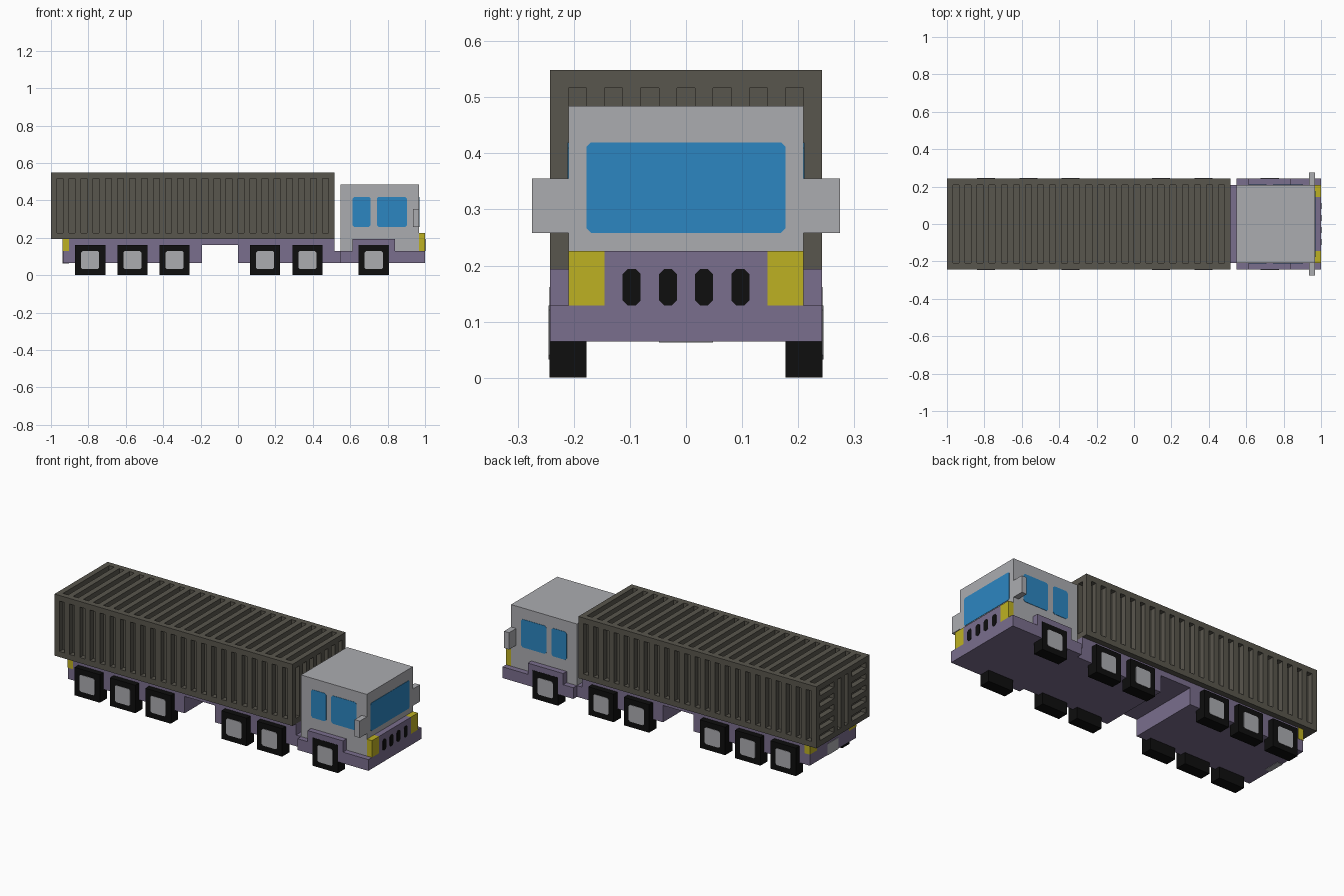
import bpy, bmesh
from mathutils import Vector

if "Cube" in bpy.data.objects:
    bpy.data.objects.remove(bpy.data.objects["Cube"])

U = 2 / 62          # one building unit; x runs 0..62, y -7.5..7.5, z 0..17


def material(name, rgb):
    lin = [((c / 255 + 0.055) / 1.055) ** 2.4 if c > 10 else c / 255 / 12.92 for c in rgb]
    m = bpy.data.materials.new(name)
    m.use_nodes = True
    m.diffuse_color = (*lin, 1)
    bsdf = m.node_tree.nodes["Principled BSDF"]
    bsdf.inputs["Base Color"].default_value = (*lin, 1)
    bsdf.inputs["Roughness"].default_value = 0.8
    return m


grey = material("light grey", (171, 172, 176))
purple = material("dusty purple", (122, 110, 141))
brown = material("olive brown", (89, 86, 77))
yellow = material("lamp yellow", (190, 177, 34))
blue = material("window blue", (44, 134, 193))
black = material("tyre black", (14, 14, 14))


def place(x, y, z):
    return Vector((x * U - 1, y * U, z * U))


def finish(name, bm, mat):
    bmesh.ops.recalc_face_normals(bm, faces=bm.faces)
    me = bpy.data.meshes.new(name)
    bm.to_mesh(me)
    bm.free()
    if mat:
        me.materials.append(mat)
    ob = bpy.data.objects.new(name, me)
    bpy.context.collection.objects.link(ob)
    return ob


def add_box(bm, x, y, z):
    verts = bmesh.ops.create_cube(bm, size=1)["verts"]
    for v in verts:
        v.co = place(*(r[0] if c < 0 else r[1] for c, r in zip(v.co, (x, y, z))))


def box(name, mat, x, y, z):
    bm = bmesh.new()
    add_box(bm, x, y, z)
    return finish(name, bm, mat)


def plate(name, mat, axis, at, u, z, cut):
    """Thin plate with cut corners, standing out of a wall that faces along axis."""
    (a, b), (c, d) = u, z
    outline = [(a + cut, c), (b - cut, c), (b, c + cut), (b, d - cut),
               (b - cut, d), (a + cut, d), (a, d - cut), (a, c + cut)]
    bm = bmesh.new()
    t = 0.06 if at > 0 else -0.06
    rings = []
    for w in (at - t, at + t):
        rings.append([bm.verts.new(place(w, p, q) if axis == "x" else place(p, w, q))
                      for p, q in outline])
    bm.faces.new(rings[0])
    bm.faces.new(rings[1])
    for i in range(8):
        j = (i + 1) % 8
        bm.faces.new((rings[0][i], rings[0][j], rings[1][j], rings[1][i]))
    return finish(name, bm, mat)


# Container: a solid box with slots cut into every visible wall
container = box("container", brown, (0, 47), (-7.5, 7.5), (6, 17))
bm = bmesh.new()
D = 0.95
for i in range(1, 47, 2):
    add_box(bm, (i, i + 1), (-6.5, 6.5), (17 - D, 18))
    add_box(bm, (i, i + 1), (7.5 - D, 8.5), (7, 16))
    add_box(bm, (i, i + 1), (-8.5, -7.5 + D), (7, 16))
for i in range(7):
    add_box(bm, (47 - D, 48), (-6.5 + 2 * i, -5.5 + 2 * i), (7, 16))
for y in ((-1.5, -0.5), (0.5, 1.5)):             # door rods
    add_box(bm, (-1, D), y, (7, 16))
for z in range(7, 16, 2):                        # door panels
    for y in ((-6.5, -2.5), (2.5, 6.5)):
        add_box(bm, (-1, D), y, (z, z + 1))
cutter = finish("slot_cutter", bm, None)
cutter.hide_render = True
mod = container.modifiers.new("slots", "BOOLEAN")
mod.operation = "DIFFERENCE"
mod.solver = "EXACT"
mod.object = cutter
bpy.context.view_layer.objects.active = container
bpy.ops.object.modifier_apply(modifier=mod.name)
bpy.data.objects.remove(cutter)

# Chassis
box("rear_chassis", purple, (2, 25), (-6.5, 6.5), (2, 6))
box("chassis_link", purple, (25, 31), (-6.5, 6.5), (5, 6))
box("front_chassis", purple, (31, 47), (-6.5, 6.5), (2, 6))
box("coupling", purple, (47, 48), (-6.5, 6.5), (2, 4))
box("bumper_base", purple, (48, 62), (-7.5, 7.5), (2, 4))
box("grille", purple, (61, 62), (-4.5, 4.5), (4, 7))
box("rear_plate", grey, (1.95, 3), (-1.5, 1.5), (1.95, 4))

# Cab
box("cab", grey, (48, 61), (-6.5, 6.5), (4, 15))
plate("windshield", blue, "x", 61, (-5.5, 5.5), (8, 13), 0.25)
for i in range(4):
    y = -3.5 + 2 * i
    plate(f"grille_vent_{i + 1}", black, "x", 62, (y, y + 1), (4, 6), 0.28)

# Parts on both sides
for side, s in (("left", 1), ("right", -1)):
    def span(a, b):
        return (a, b) if s > 0 else (-b, -a)

    box(f"{side}_fender", purple, (50, 57), span(6.5, 7.5), (4, 6))
    box(f"{side}_headlight", yellow, (61, 62), span(4.5, 6.5), (4, 7))
    box(f"{side}_mirror", grey, (60, 61), span(6.5, 8.5), (8, 11))
    box(f"{side}_rear_lamp", yellow, (1.95, 3), span(4.5, 6.55), (4, 6))
    plate(f"{side}_rear_window", blue, "y", 6.5 * s, (50, 53), (8, 13), 0.3)
    plate(f"{side}_door_window", blue, "y", 6.5 * s, (54, 59), (8, 13), 0.3)
    for n, x in enumerate((4, 11, 18, 33, 40, 51), 1):
        box(f"{side}_tyre_{n}", black, (x, x + 5), span(5.5, 7.54), (0, 5))
        plate(f"{side}_hub_{n}", grey, "y", 7.54 * s, (x + 1, x + 4), (1, 4), 0.25)
